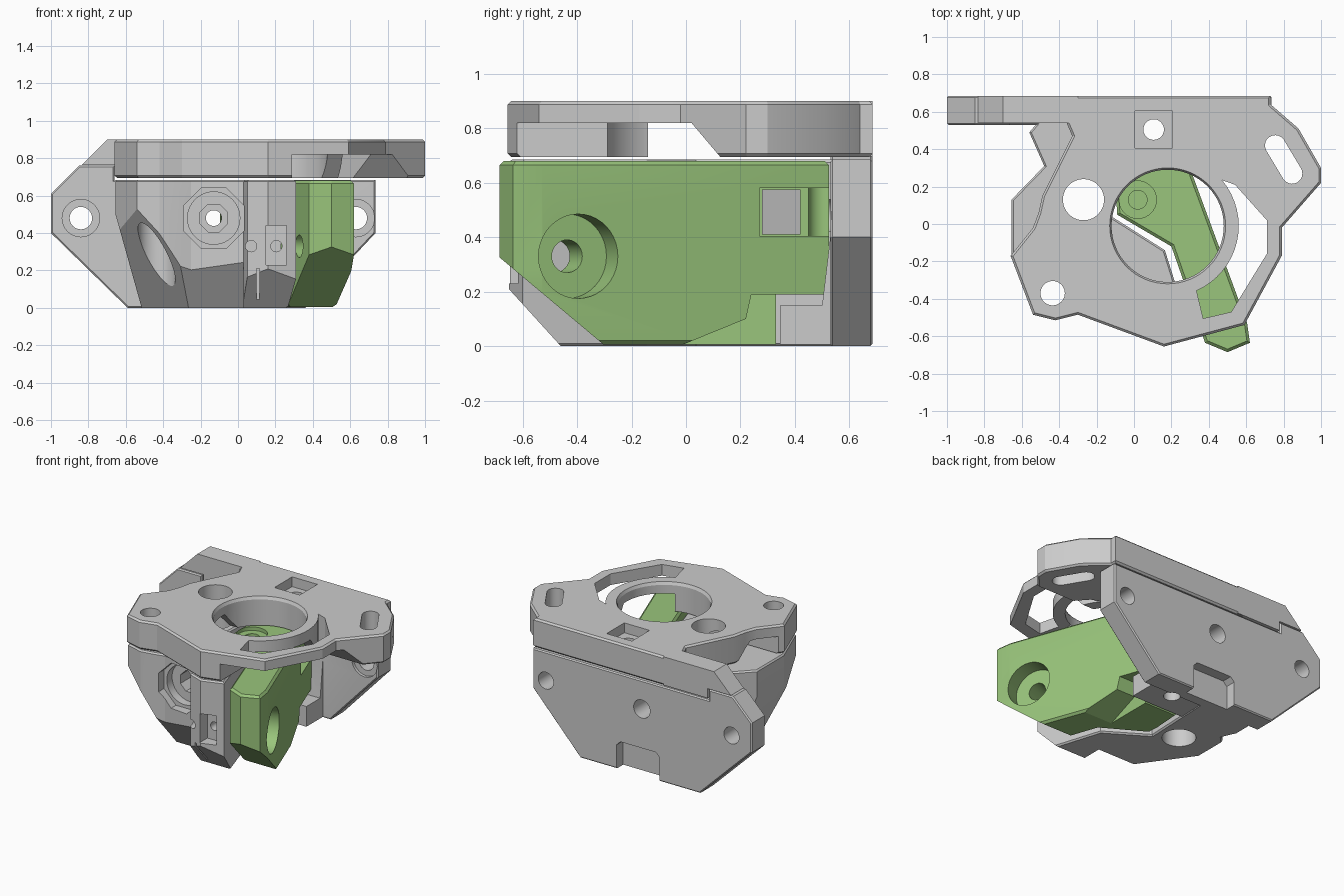
import bpy, bmesh, math
from mathutils import Vector, Matrix

if "Cube" in bpy.data.objects:
    bpy.data.objects.remove(bpy.data.objects["Cube"])


def obj(name, bm):
    me = bpy.data.meshes.new(name)
    bmesh.ops.recalc_face_normals(bm, faces=bm.faces)
    bm.to_mesh(me)
    bm.free()
    o = bpy.data.objects.new(name, me)
    bpy.context.collection.objects.link(o)
    return o


def prism(name, pts, lo, hi, axis='z', bevel=0.0):
    put = {'z': lambda a, b, h: (a, b, h), 'x': lambda a, b, h: (h, a, b),
           'y': lambda a, b, h: (a, h, b)}[axis]
    bm = bmesh.new()
    low = [bm.verts.new(put(a, b, lo)) for a, b in pts]
    top = [bm.verts.new(put(a, b, hi)) for a, b in pts]
    n = len(pts)
    caps = [bm.faces.new(low), bm.faces.new(top)]
    for i in range(n):
        bm.faces.new((low[i], low[(i + 1) % n], top[(i + 1) % n], top[i]))
    bmesh.ops.recalc_face_normals(bm, faces=bm.faces)
    if bevel:
        edges = list({e for f in caps for e in f.edges})
        bmesh.ops.bevel(bm, geom=edges, offset=bevel, segments=1, affect='EDGES', profile=0.5)
    return obj(name, bm)


def box(x0, x1, y0, y1, z0, z1):
    return prism('cutter', [(x0, y0), (x1, y0), (x1, y1), (x0, y1)], z0, z1)


def cyl(center, r, depth, direction=(0, 0, 1), seg=40, r2=None, spin=0.0):
    bm = bmesh.new()
    rot = Vector(direction).to_track_quat('Z', 'Y').to_matrix().to_4x4()
    m = Matrix.Translation(center) @ rot @ Matrix.Rotation(spin, 4, 'Z')
    bmesh.ops.create_cone(bm, cap_ends=True, segments=seg, radius1=r,
                          radius2=r if r2 is None else r2, depth=depth, matrix=m)
    return obj('cutter', bm)


def combine(o, others, op='DIFFERENCE'):
    for c in others:
        c.hide_render = True
        m = o.modifiers.new('cut', 'BOOLEAN')
        m.operation, m.solver, m.object = op, 'EXACT', c
        bpy.context.view_layer.update()
        dg = bpy.context.evaluated_depsgraph_get()
        new = bpy.data.meshes.new_from_object(o.evaluated_get(dg))
        o.modifiers.clear()
        o.data = new
        bpy.data.objects.remove(c)


def slice_off(o, point, normal):
    bm = bmesh.new()
    bm.from_mesh(o.data)
    bmesh.ops.bisect_plane(bm, geom=bm.verts[:] + bm.edges[:] + bm.faces[:], dist=1e-5,
                           plane_co=point, plane_no=Vector(normal).normalized(), clear_outer=True)
    bmesh.ops.holes_fill(bm, edges=[e for e in bm.edges if e.is_boundary], sides=0)
    bmesh.ops.recalc_face_normals(bm, faces=bm.faces)
    bm.to_mesh(o.data)
    bm.free()


Y = (0, 1, 0)

# Top plate with its back strip
plate = prism('top_plate', [
    (-.36, .685), (.73, .685), (.73, .64), (.88, .51), (1, .30), (1, .22), (.79, -.02), (.79, -.17),
    (.59, -.54), (.16, -.655), (-.30, -.485), (-.42, -.515), (-.54, -.485), (-.66, -.17),
    (-.54, -.02), (-.51, .06), (-.49, .15), (-.33, .47), (-.36, .54)], .695, .90, bevel=.012)
strip = prism('back_strip', [(-.835, .765), (-.70, .90), (-.30, .90), (-.30, .697), (-.65, .697),
                             (-.65, .765)], .54, .685, 'y')
combine(plate, [strip], 'UNION')

cx, cy = .18, -.01
arc = [(cx + .38 * math.cos(a), cy + .38 * math.sin(a))
       for a in [math.radians(-66 + 106 * i / 16) for i in range(17)]]
window = [(.54, .21), (.71, .02), (.71, -.16), (.52, -.47), (.37, -.505)]
slot_axis = Vector((.11, -.16)).normalized()
slot_angle = math.atan2(slot_axis.y, slot_axis.x)
slot = []
for end, c in ((0, Vector((.845, .27))), (math.pi, Vector((.755, .42)))):
    for i in range(11):
        a = slot_angle + end - math.pi / 2 + math.pi * i / 10
        slot.append((c.x + .055 * math.cos(a), c.y + .055 * math.sin(a)))
combine(plate, [
    prism('cutter', [(-.14, .82), (.02, .82), (.13, .69), (.13, .6), (-.14, .6)], -1.2, 1.2, 'x'),
    box(.29, 1.2, -.8, -.10, .6, .82),
    cyl((cx, cy, .8), .30, .5, seg=64),
    cyl((cx, cy, .895), .30, .03, seg=64, r2=.315),
    prism('cutter', arc + window, .5, 1),
    prism('cutter', slot, .5, 1),
    cyl((-.27, .13, .8), .11, .5), cyl((-.435, -.37, .8), .065, .5),
    box(.005, .205, .405, .605, .83, 1), cyl((.105, .505, .8), .055, .5)])

# Main housing, front taper faces
body = prism('housing', [
    (-.655, .13), (-.48, .31), (-.56, .49), (-.50, .56), (-.10, .56), (-.12, .04), (.165, -.14),
    (.31, -.60), (.16, -.65), (.05, -.61), (.03, -.50), (-.25, -.47), (-.33, -.49),
    (-.42, -.505), (-.54, -.47), (-.655, -.17)], 0, .685, bevel=.01)
slice_off(body, (0, -.66, .22), (0, -.22, -.20))
slice_off(body, (-.57, -.42, .52), (-.70, -.50, -.51))
slice_off(body, (-.655, 0, .5), (-1, 0, -.28))
combine(body, [prism('cutter', [(-.52, .27), (-.31, -.01), (-.7, -.01), (-.7, .27)],
                     -.8, .03, 'x')])

# Back mounting plate and the ledge under the lever, joined to housing
back = prism('back_plate', [(-1, .61), (-1, .40), (-.59, 0), (.36, 0), (.735, .40), (.735, .685),
                            (-.66, .685), (-.66, .76), (-.85, .76)], .53, .685, 'y', bevel=.008)
ledge = prism('ledge', [(.345, .005), (.56, .005), (.56, .40), (.53, .40), (.50, .15), (.345, .15)],
              -.2, .30, 'x')
combine(body, [back, ledge], 'UNION')
cuts = [cyl((x, .6, .48), .06, .5, Y) for x in (-.84, .63)]
cuts += [cyl((x, .525, .48), .10, .05, Y) for x in (-.84, .63)]
cuts += [
    # rear notch
    prism('cutter', [(-.27, -.1), (.07, -.1), (.07, .17), (.04, .20), (-.24, .20), (-.27, .17)],
          .61, .8, 'y'),
    # stepped front socket
    cyl((-.13, -.52, .48), .175, .20, Y, seg=8, spin=math.pi / 8),
    cyl((-.13, -.46, .48), .14, .20, Y),
    cyl((-.13, -.36, .48), .08, .24, Y, seg=8, spin=math.pi / 8),
    cyl((-.13, 0, .48), .042, 2, Y), cyl((-.13, .6, .48), .065, .5, Y),
    # vertical bores
    cyl((-.27, .13, .3), .11, 1.2), cyl((-.435, -.37, .3), .065, 1.2),
    cyl((-.435, -.37, .2), .10, .66),
    cyl((.105, .505, .3), .055, 1.2),
    # front post details
    box(.15, .26, -.70, -.56, .23, .44), cyl((.205, -.5, .33), .03, .3, Y),
    cyl((.07, -.55, .33), .03, .3, Y), box(.10, .115, -.7, -.50, -.1, .21)]
combine(body, cuts)

# Swinging lever
lever = prism('lever', [(.38, -.635), (.50, -.685), (.62, -.635), (.605, -.53), (.216, .525),
                        (-.07, .525), (-.095, .14), (-.09, .05), (.20, -.12)],
              .005, .68, bevel=.015)
slice_off(lever, (0, -.69, .33), (0, -.31, -.37))
n = Vector((.933, .36, 0))
mid = Vector((.57, -.39, .33))
combine(lever, [
    cyl(mid, .155, .26, n), cyl(mid, .06, 1.0, n),
    prism('cutter', [(-.05, -.01), (.22, .10), (.24, .19), (.6, .19), (.6, -.01)], .18, 1, 'x'),
    box(-.3, 1, .33, .6, -.1, .19),
    box(.10, 1, .27, .6, .405, .58),
    cyl((.02, .13, .68), .10, .05), cyl((.02, .13, .66), .05, .12),
    cyl((.105, .505, .3), .055, 1.2)])
green = bpy.data.materials.new('lever_green')
green.diffuse_color = (.32, .56, .20, 1)
green.use_nodes = True
green.node_tree.nodes["Principled BSDF"].inputs["Base Color"].default_value = green.diffuse_color
lever.data.materials.clear()
lever.data.materials.append(green)

# Block seen through the lever window
prism('spring_block', [(.11, .28), (.26, .28), (.20, .42), (.11, .42)], .41, .575)

for o in bpy.context.scene.objects:
    bpy.ops.object.select_all(action='DESELECT')
    o.select_set(True)
    bpy.context.view_layer.objects.active = o
    bpy.ops.object.shade_smooth_by_angle(angle=math.radians(20))
